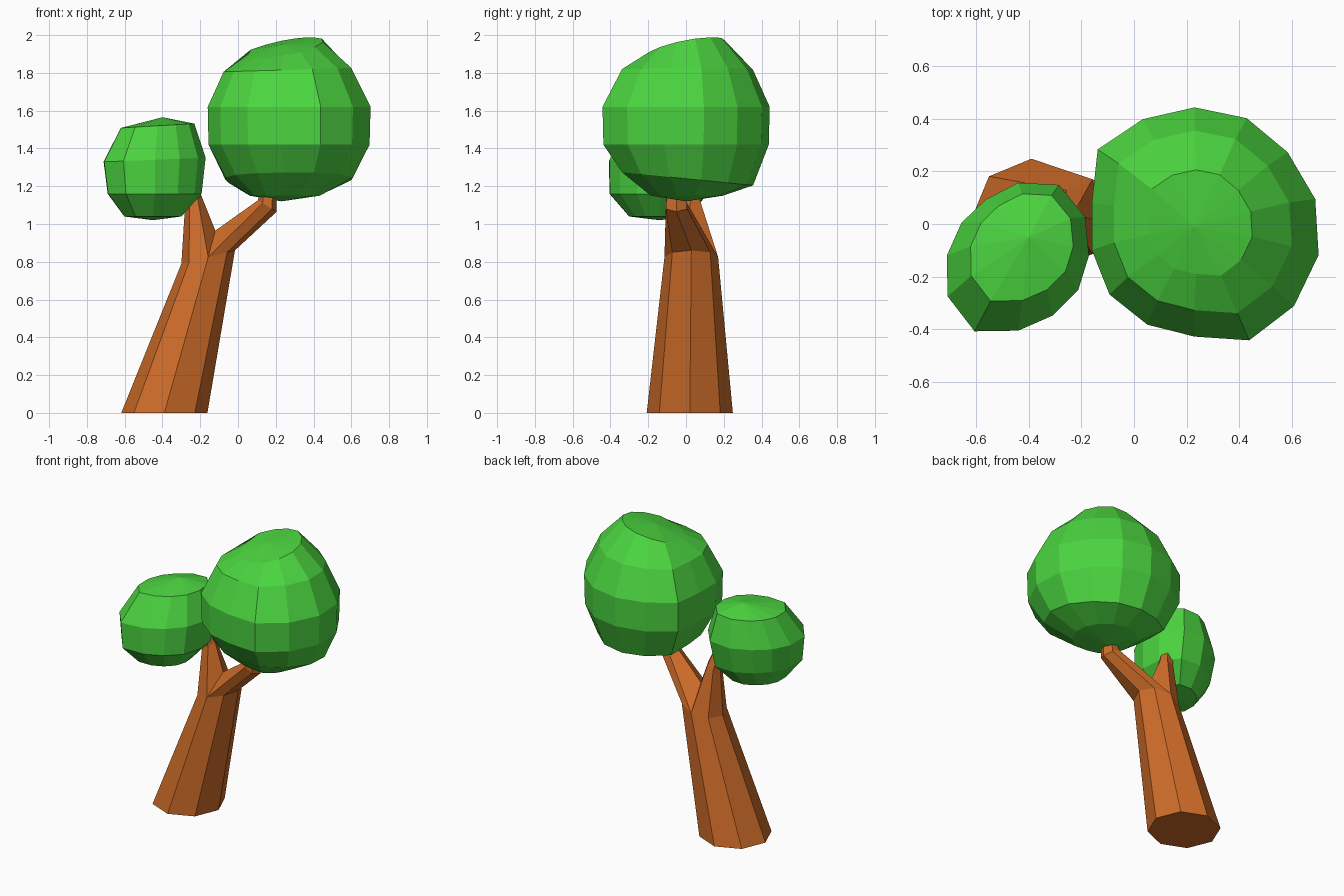
import bpy, bmesh
from math import sin, cos, pi
from mathutils import Vector

if "Cube" in bpy.data.objects:
    bpy.data.objects.remove(bpy.data.objects["Cube"])


def material(name, rgb):
    m = bpy.data.materials.new(name)
    m.diffuse_color = (*rgb, 1)
    m.use_nodes = True
    m.node_tree.nodes["Principled BSDF"].inputs["Base Color"].default_value = m.diffuse_color
    return m


def finish(bm, name, mat):
    bmesh.ops.recalc_face_normals(bm, faces=bm.faces)
    me = bpy.data.meshes.new(name)
    bm.to_mesh(me)
    bm.free()
    me.materials.append(mat)
    ob = bpy.data.objects.new(name, me)
    bpy.context.collection.objects.link(ob)
    return ob


def bridge(bm, a, b):
    n = len(a)
    for i in range(n):
        j = (i + 1) % n
        bm.faces.new((a[i], a[j], b[j], b[i]))


def crown(name, mat, bottom, rings, top, wobble):
    """Lumpy ball: rings are (x, y, z, radius, tilt_x, tilt_y)."""
    bm = bmesh.new()
    n = len(wobble)
    loops = []
    for x, y, z, r, tx, ty in rings:
        loop = []
        for i, w in enumerate(wobble):
            a = pi / 2 - 2 * pi * i / n
            dx, dy = r * w * cos(a), r * w * sin(a)
            loop.append(bm.verts.new((x + dx, y + dy, z + tx * dx + ty * dy)))
        loops.append(loop)
    for a, b in zip(loops, loops[1:]):
        bridge(bm, a, b)
    for pole, loop in ((bottom, loops[0]), (top, loops[-1])):
        p = bm.verts.new(pole)
        for i in range(n):
            bm.faces.new((loop[i], loop[(i + 1) % n], p))
    return finish(bm, name, mat)


bark = material("bark", (0.62, 0.15, 0.022))
leaf = material("leaf", (0.07, 0.66, 0.05))

# Leaning octagonal trunk
bm = bmesh.new()


def octagon(x, y, z, r, tilt=0):
    pts = [(cos(k * pi / 4) * r, sin(k * pi / 4) * r) for k in range(8)]
    return [bm.verts.new((x + u, y + v, z + tilt * u)) for u, v in pts]


base = octagon(-0.39, 0.02, 0, 0.228)
fork = octagon(-0.158, 0.028, 0.825, 0.142, 0.25)
bridge(bm, base, fork)
bm.faces.new(base)

# Two branches grow out of the halves of the trunk ring and share a crotch point
crotch = bm.verts.new((-0.12, 0.01, 0.965))


def branch(start, rings):
    loop = start
    for center, side, up in rings:
        c, s, u = Vector(center), Vector(side), Vector(up)
        new = [bm.verts.new(c + s * cos(k * pi / 3) + u * sin(k * pi / 3))
               for k in range(6)]
        bridge(bm, loop, new)
        loop = new
    bm.faces.new(loop)


# Loop order: crotch first, then around the trunk ring
branch([crotch] + fork[2:7],
       [((-0.235, 0.025, 1.12), (0.045, 0, 0.02), (0, 0.055, 0)),
        ((-0.26, 0.0, 1.22), (0.035, 0, 0.01), (0, 0.045, 0))])
branch([crotch, fork[6], fork[7], fork[0], fork[1], fork[2]],
       [((0.155, -0.05, 1.095), (-0.05, 0, 0.03), (0, -0.065, 0)),
        ((0.16, -0.05, 1.17), (-0.045, 0, 0.0), (0, -0.06, 0))])
finish(bm, "trunk", bark)

# Large crown, 14 sides
crown("large_crown", leaf, (0.23, 0, 1.12),
      [(0.23, 0.00, 1.15, 0.19, 0, 0),
       (0.24, 0.00, 1.24, 0.345, 0, -0.1),
       (0.23, -0.01, 1.42, 0.435, 0, 0),
       (0.23, -0.01, 1.62, 0.44, 0, 0),
       (0.23, 0.00, 1.815, 0.345, 0.03, 0),
       (0.235, 0.00, 1.93, 0.20, 0.2, 0.2)],
      (0.23, -0.01, 1.95),
      [1.03, 1.04, 1.03, 1.07, 1.1, 1.1, 1.09, .95, .94, .94, .91, .91, 1.07, 1.03])

# Small crown, 12 sides
crown("small_crown", leaf, (-0.45, -0.14, 1.02),
      [(-0.45, -0.14, 1.04, 0.155, 0, 0),
       (-0.44, -0.14, 1.16, 0.255, 0, 0),
       (-0.44, -0.12, 1.34, 0.277, 0.04, 0),
       (-0.425, -0.085, 1.52, 0.20, 0.06, 0)],
      (-0.40, -0.05, 1.565),
      [1, 1.12, 1.06, .97, .95, .95, 1.03, 1.2, 1.12, .98, .9, .89])
